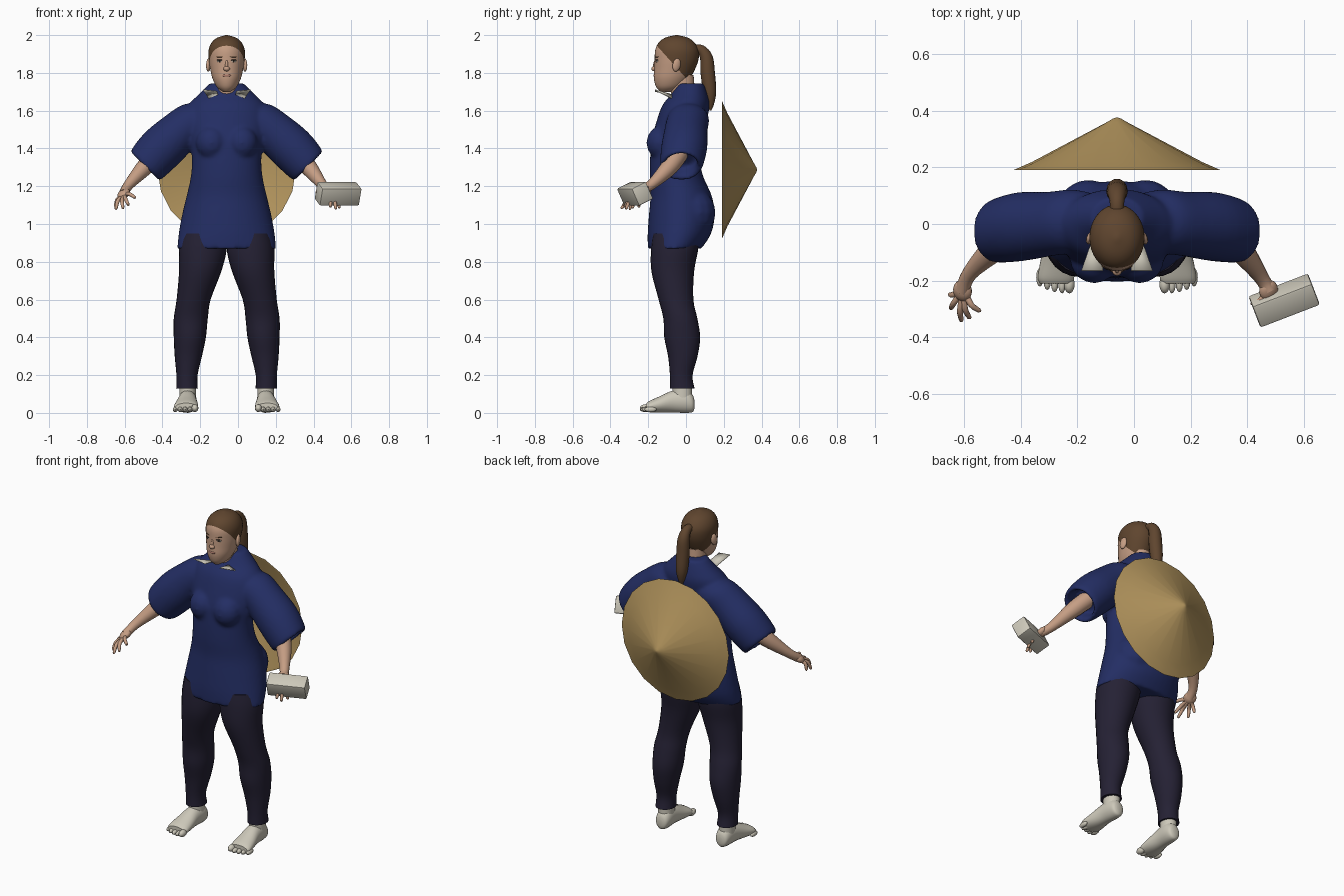
import bpy
import bmesh
from math import cos, sin, pi, radians
from mathutils import Vector, Matrix, Euler

cube = bpy.data.objects.get("Cube")
if cube:
    bpy.data.objects.remove(cube)

CX = -0.06  # body centre line
X, Y, Z = Vector((1, 0, 0)), Vector((0, 1, 0)), Vector((0, 0, 1))
SIDES = (("right", -1), ("left", 1))


def material(name, r, g, b):
    mat = bpy.data.materials.new(name)
    mat.use_nodes = True
    mat.diffuse_color = (r, g, b, 1)
    bsdf = next(n for n in mat.node_tree.nodes if n.type == "BSDF_PRINCIPLED")
    bsdf.inputs["Base Color"].default_value = (r, g, b, 1)
    bsdf.inputs["Roughness"].default_value = 0.8
    return mat


SKIN = material("skin", 0.56, 0.34, 0.23)
LIPS = material("lips", 0.42, 0.2, 0.15)
DARK = material("eye dark", 0.03, 0.02, 0.015)
HAIR = material("brown hair", 0.115, 0.06, 0.028)
NAVY = material("navy cloth", 0.017, 0.027, 0.127)
PANTS = material("dark trousers", 0.018, 0.015, 0.034)
PALE = material("off white", 0.61, 0.58, 0.49)
STRAW = material("straw", 0.45, 0.3, 0.11)


def smooth_path(stations, steps):
    """Catmull-Rom interpolation of (x, y, z, radius_a, radius_b) stations."""
    pts = [Vector(s) for s in stations]
    out = []
    for i in range(len(pts) - 1):
        a, b, c = pts[max(i - 1, 0)], pts[i], pts[i + 1]
        d = pts[min(i + 2, len(pts) - 1)]
        for k in range(steps):
            t = k / steps
            out.append(b + (c - a) * (t / 2)
                       + (a * 2 - b * 5 + c * 4 - d) * (t * t / 2)
                       + (b * 3 - a - c * 3 + d) * (t ** 3 / 2))
    return out + [pts[-1]]


def loft(bm, stations, axes=None, n=24, steps=4):
    """Capped elliptical loft; without axes the rings follow the path."""
    path = smooth_path(stations, steps)
    rings = []
    for i, p in enumerate(path):
        if axes:
            u, v = axes
        else:
            t = (path[min(i + 1, len(path) - 1)] - path[max(i - 1, 0)]).xyz.normalized()
            u = (X - t * X.dot(t)).normalized()
            v = t.cross(u)
        a, b = max(p[3], 0.001), max(p[4], 0.001)
        rings.append([bm.verts.new(p.xyz + u * a * cos(2 * pi * k / n) + v * b * sin(2 * pi * k / n))
                      for k in range(n)])
    for r, q in zip(rings, rings[1:]):
        for k in range(n):
            bm.faces.new((r[k], r[(k + 1) % n], q[(k + 1) % n], q[k]))
    bm.faces.new(rings[0][::-1])
    bm.faces.new(rings[-1])


def tube(bm, points, n=12):
    loft(bm, [(*p, p[-1]) for p in points], n=n)


def ellipsoid(bm, centre, size, rot=(0, 0, 0), seg=16):
    m = Matrix.LocRotScale(Vector(centre), Euler(rot), Vector(size))
    bmesh.ops.create_uvsphere(bm, u_segments=seg, v_segments=seg // 2, radius=1, matrix=m)


def finish(name, bm, *mats, angle=50):
    bmesh.ops.recalc_face_normals(bm, faces=bm.faces[:])
    mesh = bpy.data.meshes.new(name)
    bm.to_mesh(mesh)
    bm.free()
    ob = bpy.data.objects.new(name, mesh)
    bpy.context.collection.objects.link(ob)
    for mat in mats:
        mesh.materials.append(mat)
    bpy.ops.object.select_all(action="DESELECT")
    ob.select_set(True)
    bpy.context.view_layer.objects.active = ob
    bpy.ops.object.shade_smooth_by_angle(angle=radians(angle))
    return ob


# Tunic: torso, bust and hollow-cuffed sleeves fused into one surface
bm = bmesh.new()
torso = [(.87, -.06, .262, .142), (.95, -.035, .254, .168), (1.05, -.022, .236, .174),
         (1.15, -.026, .212, .162), (1.25, -.05, .19, .142), (1.35, -.06, .184, .13),
         (1.45, -.055, .197, .126), (1.55, -.022, .215, .132), (1.63, 0, .2, .124),
         (1.69, .018, .145, .095), (1.745, .025, .09, .07)]
loft(bm, [(CX, y, z, a, b) for z, y, a, b in torso], (X, Y), n=40)
sleeve = [(.1, .01, 1.57, .1), (.16, .01, 1.55, .112), (.24, 0, 1.495, .114), (.345, -.01, 1.4, .122),
          (.43, -.025, 1.31, .11), (.425, -.025, 1.315, .085), (.38, -.02, 1.36, .08)]
for side, s in SIDES:
    ellipsoid(bm, (CX + s * .08, -.13, 1.43), (.085, .08, .09))
    ellipsoid(bm, (CX + s * .1, .03, 1.06), (.12, .128, .13))
    loft(bm, [(CX + s * x, y, z, r, r) for x, y, z, r in sleeve], (Vector((s * .7, 0, .71)), Y), n=32)
tunic = finish("tunic", bm, NAVY, angle=180)
remesh = tunic.modifiers.new("fuse", "REMESH")
remesh.mode = "VOXEL"
remesh.voxel_size = 0.01
remesh.use_smooth_shade = True
soften = tunic.modifiers.new("soften", "SMOOTH")
soften.factor = 0.5
soften.iterations = 8

# Trousers, feet and toes
leg = [(.125, -.055, .95, .11, .12), (.126, -.06, .87, .126, .125), (.14, -.07, .75, .112, .113),
       (.175, -.053, .6, .09, .092), (.19, -.03, .5, .09, .09), (.195, -.02, .4, .085, .095),
       (.203, -.017, .3, .072, .078), (.21, -.025, .2, .056, .06), (.21, -.02, .13, .057, .065)]
foot = [(.205, .045, .045, .015, .02), (.205, .035, .05, .036, .045), (.205, 0, .062, .046, .062),
        (.208, -.07, .06, .049, .058), (.212, -.14, .044, .06, .043),
        (.215, -.19, .034, .064, .031), (.215, -.21, .03, .056, .022)]
for side, s in SIDES:
    bm = bmesh.new()
    loft(bm, [(CX + s * p[0], *p[1:]) for p in leg], (X, Y))
    finish(side + "_trouser_leg", bm, PANTS)
    bm = bmesh.new()
    loft(bm, [(CX + s * p[0], *p[1:]) for p in foot], (X, Z))
    loft(bm, [(CX + s * .207, -.02, z, .044, .052) for z in (.05, .1, .17)], (X, Y))
    for k in range(5):
        r = .021 if k == 0 else .0145
        ellipsoid(bm, (CX + s * (.168 + .026 * k), -.212 + .004 * k * (k - 1) / 2, r + .004),
                  (r * .9, .033, r), seg=12)
    finish(side + "_foot", bm, PALE)

# Head, with the hair marked off by a sloping cut
bm = bmesh.new()
skull = [(1.7, -.105, .02, .03), (1.725, -.09, .052, .068), (1.77, -.075, .075, .095),
         (1.82, -.06, .087, .108), (1.87, -.05, .095, .116), (1.92, -.048, .096, .115),
         (1.96, -.05, .08, .095), (1.986, -.05, .05, .06), (2, -.05, .005, .006)]
loft(bm, [(CX, y, z, a, b) for z, y, a, b in skull], (X, Y), n=36)
cut, slope = Vector((0, -.16, 1.95)), Vector((0, .1, .09))
bmesh.ops.bisect_plane(bm, geom=bm.verts[:] + bm.edges[:] + bm.faces[:], plane_co=cut, plane_no=slope)
for f in bm.faces:
    f.material_index = int((f.calc_center_median() - cut).dot(slope) > 0)
finish("head", bm, SKIN, HAIR, angle=180)

bm = bmesh.new()
loft(bm, [(CX, .005, 1.64, .07, .07), (CX, -.015, 1.7, .057, .065), (CX, -.025, 1.79, .055, .065)], (X, Y))
finish("neck", bm, SKIN)

# Facial features
bm = bmesh.new()
ellipsoid(bm, (CX, -.166, 1.822), (.017, .017, .014))
ellipsoid(bm, (CX, -.16, 1.84), (.009, .014, .03))
finish("nose", bm, SKIN)
bm = bmesh.new()
ellipsoid(bm, (CX, -.164, 1.786), (.024, .009, .008))
finish("lips", bm, LIPS)
for side, s in SIDES:
    for part, size, mat, z, y in (("eye_white", (.015, .005, .006), PALE, 1.862, -.154),
                                  ("iris", (.006, .005, .006), DARK, 1.862, -.1565),
                                  ("upper_lid", (.017, .005, .003), DARK, 1.868, -.155),
                                  ("eyebrow", (.021, .004, .003), HAIR, 1.885, -.155)):
        bm = bmesh.new()
        ellipsoid(bm, (CX + s * .037, y, z), size, (0, 0, s * .4))
        finish(side + "_" + part, bm, mat)
    bm = bmesh.new()
    ellipsoid(bm, (CX + s * .096, -.05, 1.842), (.012, .022, .036), (-.2, 0, s * .3))
    finish(side + "_ear", bm, SKIN)

# Ponytail
bm = bmesh.new()
tube(bm, [(CX, .045, 1.925, .025), (CX, .08, 1.922, .026), (CX, .108, 1.88, .034), (CX, .115, 1.8, .038),
          (CX, .126, 1.7, .034), (CX, .13, 1.64, .02), (CX, .13, 1.6, .004)], n=16)
finish("ponytail", bm, HAIR)

# Collar wings
for side, s in SIDES:
    bm = bmesh.new()
    corners = [(.125, -.165, 1.708), (.05, -.165, 1.7), (.045, -.07, 1.68), (.092, -.07, 1.66)]
    bm.faces.new([bm.verts.new((CX + s * x, y, z)) for x, y, z in corners])
    wing = finish(side + "_collar_wing", bm, PALE)
    wing.modifiers.new("thickness", "SOLIDIFY").thickness = 0.005

# Arms and hands
wrist_l, wrist_r = (.447, -.185, 1.207), (-.58, -.175, 1.205)
hands = {
    "right": (wrist_r, (-.605, -.235, 1.16), (-.3, -.7, -.6),
              [(-.652, -.25, 1.09), (-.648, -.3, 1.078), (-.61, -.345, 1.083), (-.58, -.335, 1.1),
               (-.543, -.31, 1.14)]),
    "left": (wrist_l, (.475, -.235, 1.185), (.3, -.7, -.6),
             [(.54, -.25, 1.1), (.54, -.285, 1.085), (.52, -.32, 1.08), (.49, -.325, 1.09),
              (.415, -.285, 1.17)]),
}
for side, s in SIDES:
    wrist, palm, aim, tips = hands[side]
    bm = bmesh.new()
    tube(bm, [(CX + s * .34, -.02, 1.4, .05), (CX + s * .43, -.085, 1.305, .046),
              (*wrist, .027), (*palm, .026)], n=16)
    finish(side + "_arm", bm, SKIN)
    bm = bmesh.new()
    hub = Vector(palm)
    ellipsoid(bm, hub, (.036, .04, .022), (.5, s * .4, s * .3))
    for k, tip in enumerate(tips):
        tip = Vector(tip)
        root = hub.lerp(tip, .2)
        knuckle = root.lerp(tip, .5) + Vector((s * .006, -.006, .01))
        tube(bm, [(*root, .011), (*knuckle, .0105), (*root.lerp(tip, .92), .008), (*tip, .003)], n=10)
    finish(side + "_hand", bm, SKIN)

# Parcel held in the left hand
bm = bmesh.new()
turn = Matrix.Rotation(radians(21), 4, "Z") @ Matrix.Rotation(radians(25), 4, "X")
bmesh.ops.create_cube(bm, size=1, matrix=Matrix.Translation((.53, -.27, 1.16)) @ turn
                      @ Matrix.Diagonal((.225, .09, .1, 1)))
bmesh.ops.bevel(bm, geom=bm.edges[:], offset=.008, segments=2, affect="EDGES", profile=.5)
finish("parcel", bm, PALE, angle=40)

# Conical hat hanging on the back
bm = bmesh.new()
profile = [(.366, .005), (.192, .352), (.19, .366), (.219, .3), (.358, .038), (.372, .014), (.376, .002)]
loft(bm, [(CX, y, 1.287, r, r) for y, r in profile], (X, Z), n=20, steps=1)
finish("straw_hat", bm, STRAW, angle=40)
